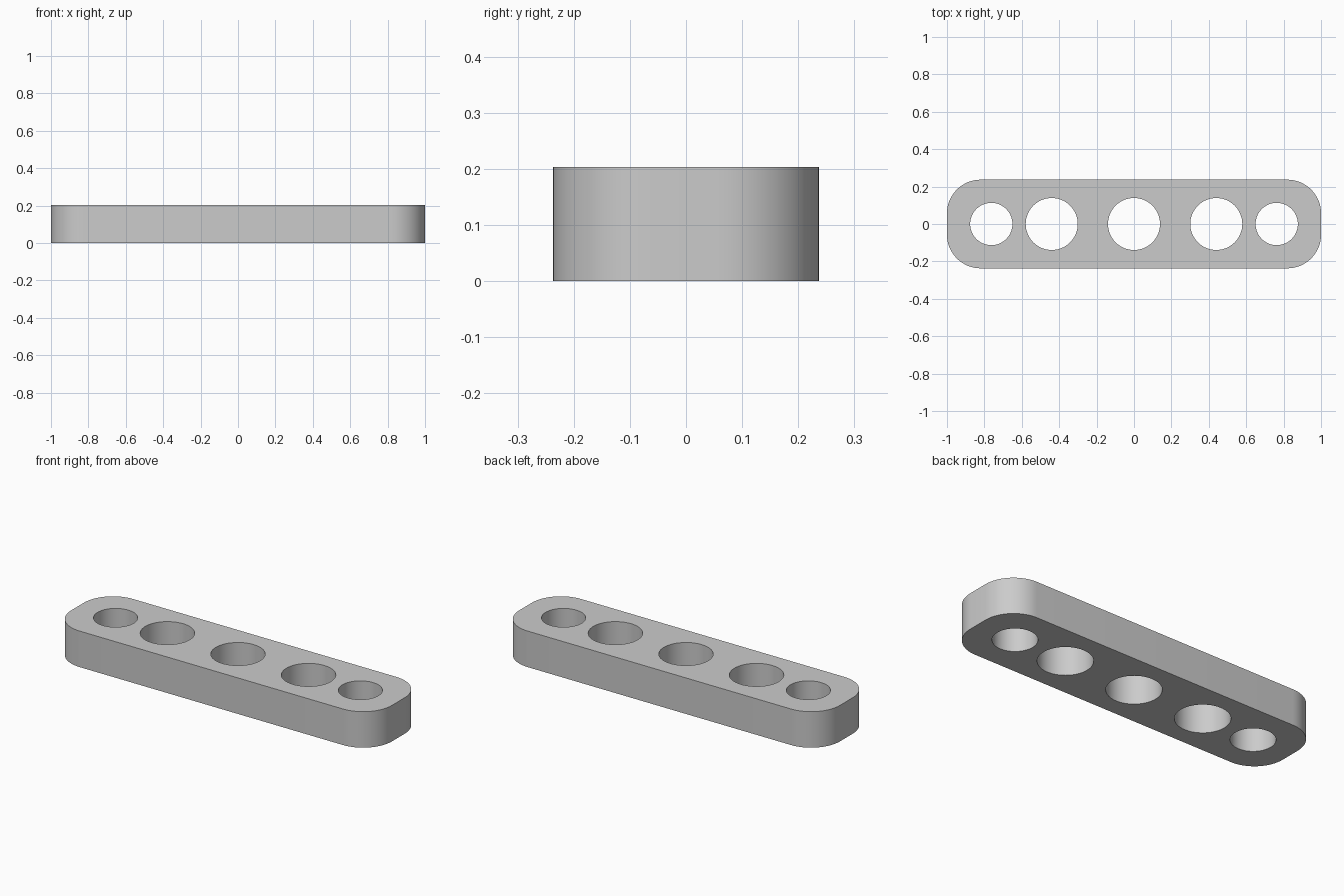
import bpy
import bmesh
from math import sin, cos, pi, radians

HALF_X, HALF_Y, HEIGHT = 1.0, 0.237, 0.203
CORNER = 0.18
HOLES = [(0, 0.139), (0.44, 0.139), (-0.44, 0.139), (0.763, 0.113), (-0.763, 0.113)]

if "Cube" in bpy.data.objects:
    bpy.data.objects.remove(bpy.data.objects["Cube"], do_unlink=True)


def arc(cx, cy, radius, start, sweep, steps):
    """Points along a circular arc."""
    angles = [start + sweep * i / steps for i in range(steps + 1)]
    return [(cx + radius * cos(a), cy + radius * sin(a)) for a in angles]


def prism(name, outlines, bottom, top):
    """Object made of flat outlines extruded upwards."""
    bm = bmesh.new()
    for outline in outlines:
        base = bm.faces.new([bm.verts.new((x, y, bottom)) for x, y in outline])
        extruded = bmesh.ops.extrude_face_region(bm, geom=[base], use_keep_orig=True)
        verts = [g for g in extruded["geom"] if isinstance(g, bmesh.types.BMVert)]
        bmesh.ops.translate(bm, verts=verts, vec=(0, 0, top - bottom))
    bmesh.ops.recalc_face_normals(bm, faces=bm.faces)
    mesh = bpy.data.meshes.new(name)
    bm.to_mesh(mesh)
    bm.free()
    obj = bpy.data.objects.new(name, mesh)
    bpy.context.collection.objects.link(obj)
    return obj


# Rounded bar
cx, cy = HALF_X - CORNER, HALF_Y - CORNER
outline = []
for i, (sx, sy) in enumerate([(1, 1), (-1, 1), (-1, -1), (1, -1)]):
    outline += arc(sx * cx, sy * cy, CORNER, i * pi / 2, pi / 2, 16)
bar = prism("drilled_bar", [outline], 0, HEIGHT)

# Through holes
circles = [arc(x, 0, r, 0, 2 * pi, 64)[:-1] for x, r in HOLES]
cutter = prism("hole_cutter", circles, -0.1, HEIGHT + 0.1)
cutter.hide_render = True
cut = bar.modifiers.new("Holes", "BOOLEAN")
cut.operation = "DIFFERENCE"
cut.solver = "EXACT"
cut.object = cutter

bpy.ops.object.select_all(action="DESELECT")
bar.select_set(True)
bpy.context.view_layer.objects.active = bar
bpy.ops.object.modifier_apply(modifier=cut.name)
bpy.data.objects.remove(cutter, do_unlink=True)

# Grey finish
grey = bpy.data.materials.new("plain_grey")
grey.use_nodes = True
colour = (0.6, 0.6, 0.6, 1)
grey.diffuse_color = colour
grey.node_tree.nodes["Principled BSDF"].inputs["Base Color"].default_value = colour
bar.data.materials.clear()
bar.data.materials.append(grey)
for face in bar.data.polygons:
    face.material_index = 0
bpy.ops.object.shade_smooth_by_angle(angle=radians(30))
